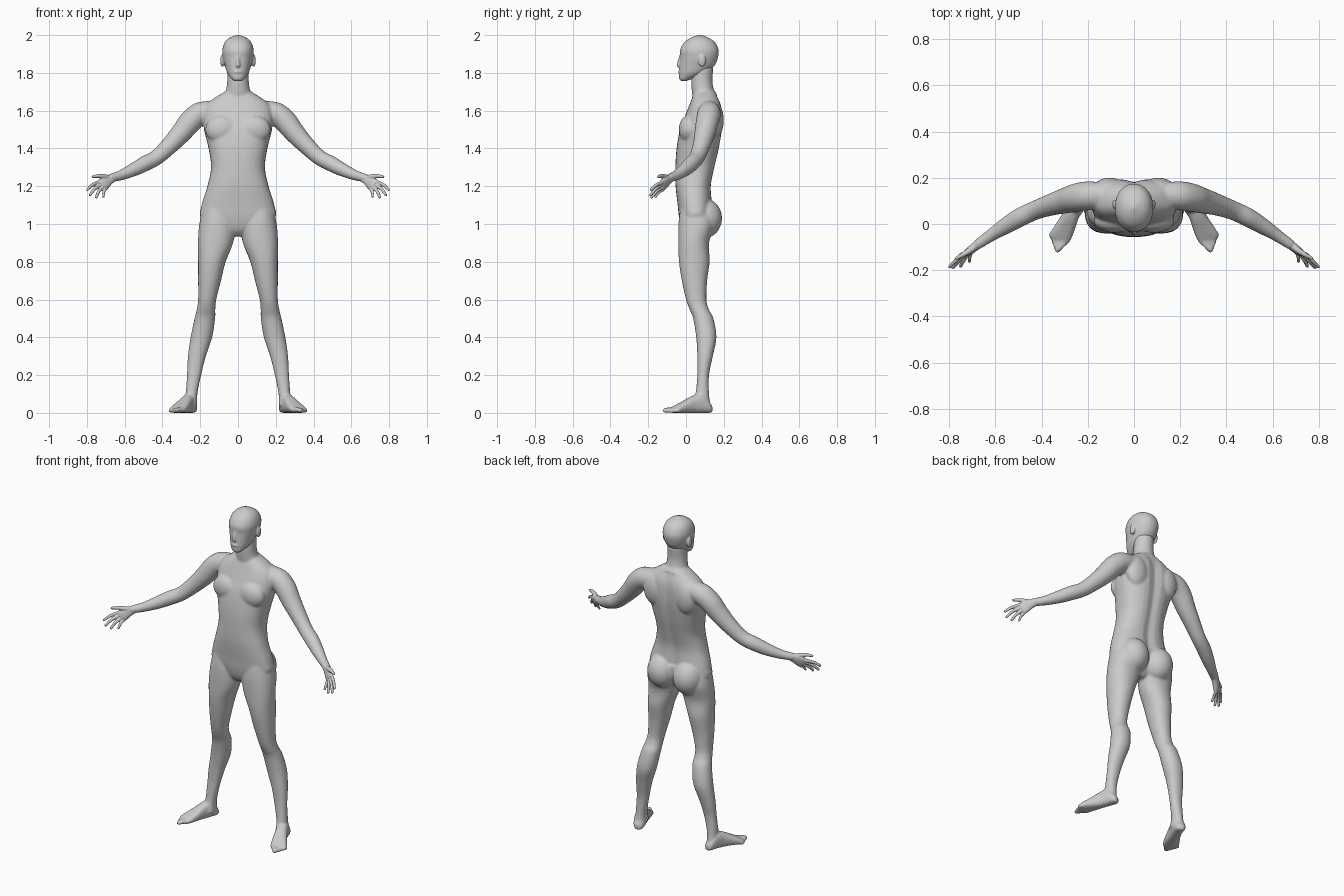
import bpy, bmesh, math
from mathutils import Vector, Matrix

if "Cube" in bpy.data.objects:
    bpy.data.objects.remove(bpy.data.objects["Cube"])

SEG = 32


def loft(bm, secs, n=2.0, steps=5, tweak=None):
    """Skin smooth superellipse rings; a section is (centre, half axis a, half axis b)."""
    rows = [[*c, *a, *b] for c, a, b in secs]
    rings = []
    last = len(rows) - 1
    for i in range(last):
        p0, p1, p2, p3 = (rows[max(0, min(last, i + k))] for k in (-1, 0, 1, 2))
        for s in range(steps + (i == last - 1)):
            t = s / steps
            r = [0.5 * (2 * q1 + (q2 - q0) * t + (2 * q0 - 5 * q1 + 4 * q2 - q3) * t * t
                        + (3 * q1 - q0 - 3 * q2 + q3) * t ** 3)
                 for q0, q1, q2, q3 in zip(p0, p1, p2, p3)]
            c, a, b = Vector(r[:3]), Vector(r[3:6]), Vector(r[6:])
            ring = []
            for k in range(SEG):
                u, v = math.cos(math.tau * k / SEG), math.sin(math.tau * k / SEG)
                u = math.copysign(abs(u) ** (2 / n), u)
                v = math.copysign(abs(v) ** (2 / n), v)
                p = c + a * u + b * v
                ring.append(bm.verts.new(tweak(p) if tweak else p))
            rings.append(ring)
    for r0, r1 in zip(rings, rings[1:]):
        for k in range(SEG):
            m = (k + 1) % SEG
            bm.faces.new((r0[k], r0[m], r1[m], r1[k]))
    bm.faces.new(rings[0])
    bm.faces.new(rings[-1])


def stack(bm, rows, **kw):
    """Horizontal sections: z, x min, x max, y front, y back."""
    loft(bm, [(((x0 + x1) / 2, (y0 + y1) / 2, z), ((x1 - x0) / 2, 0, 0), (0, (y1 - y0) / 2, 0))
              for z, x0, x1, y0, y1 in rows], **kw)


def tube(bm, pts):
    """Round limb through (x, y, z, radius) points."""
    secs = []
    for i, p in enumerate(pts):
        d = (Vector(pts[min(i + 1, len(pts) - 1)][:3]) - Vector(pts[max(i - 1, 0)][:3])).normalized()
        a = d.cross(Vector((0, 0, 1)) if abs(d.z) < 0.9 else Vector((0, 1, 0))).normalized()
        secs.append((p[:3], a * p[3], a.cross(d) * p[3]))
    loft(bm, secs)
    for p in (pts[0], pts[-1]):
        ball(bm, p[:3], (p[3],) * 3)


def ball(bm, c, r):
    bmesh.ops.create_uvsphere(bm, u_segments=24, v_segments=16, radius=1,
                              matrix=Matrix.Translation(c) @ Matrix.Diagonal((*r, 1)))


def mirror(bm):
    geom = bm.verts[:] + bm.edges[:] + bm.faces[:]
    dup = bmesh.ops.duplicate(bm, geom=geom)["geom"]
    for v in dup:
        if isinstance(v, bmesh.types.BMVert):
            v.co.x *= -1


def finish(name, bm, voxel, smooth):
    """Fuse overlapping volumes into one smooth skin."""
    bmesh.ops.recalc_face_normals(bm, faces=bm.faces[:])
    me = bpy.data.meshes.new(name)
    bm.to_mesh(me)
    bm.free()
    ob = bpy.data.objects.new(name, me)
    bpy.context.collection.objects.link(ob)
    m = ob.modifiers.new("fuse", 'REMESH')
    m.mode, m.voxel_size, m.use_smooth_shade = 'VOXEL', voxel, True
    if smooth:
        s = ob.modifiers.new("soften", 'SMOOTH')
        s.factor, s.iterations = 0.5, smooth


# Paired parts of the body
body = bmesh.new()

# leg
stack(body, [(1.08, .03, .185, -.03, .13), (1.0, .012, .205, -.04, .15), (.9, .026, .212, -.041, .122),
             (.8, .065, .211, -.037, .125), (.7, .09, .211, -.022, .112), (.6, .115, .211, 0, .108),
             (.55, .12, .218, .018, .12), (.5, .121, .23, .038, .145), (.4, .137, .251, .054, .161),
             (.3, .17, .265, .06, .142), (.2, .195, .27, .06, .122), (.1, .215, .277, .05, .122),
             (.04, .215, .28, .03, .13)], n=2.15)

# foot, with its sole kept on the ground
side = Vector((.91, .41, 0))
loft(body, [((x, y, h / 2), side * w, (0, 0, h / 2)) for x, y, w, h in
            [(.236, .136, .016, .035), (.243, .118, .031, .06), (.256, .08, .035, .10), (.274, .035, .036, .09),
             (.298, -.015, .043, .062), (.319, -.055, .047, .038), (.328, -.073, .042, .026)]], n=2.6)

# toes
for i in range(5):
    t = i / 4
    base = Vector((.293, -.072, 0)).lerp(Vector((.346, -.03, 0)), t)
    tip = Vector((.331, -.112, 0)).lerp(Vector((.360, -.044, 0)), t)
    r = .013 - .004 * t
    tube(body, [(base.x, base.y, r + .006, r), (*((base + tip) / 2).xy, r + .004, r), (tip.x, tip.y, r, r)])

# arm
tube(body, [(.12, .125, 1.60, .055), (.20, .122, 1.583, .062), (.25, .114, 1.545, .061), (.30, .10, 1.483, .055),
            (.36, .083, 1.418, .047), (.43, .058, 1.353, .041), (.49, .03, 1.321, .041), (.55, -.005, 1.289, .036),
            (.62, -.05, 1.258, .027), (.675, -.088, 1.243, .022)])

# buttock, chest muscle, shoulder blade
ball(body, (.088, .097, 1.03), (.09, .094, .105))
ball(body, (.085, .012, 1.50), (.088, .05, .075))
ball(body, (.105, .15, 1.55), (.075, .05, .10))
mirror(body)


# torso, with a groove along the spine
def spine(p):
    if p.y > .08 and 1.1 < p.z < 1.68:
        p.y -= .014 * math.exp(-(p.x / .03) ** 2)
    return p


stack(body, [(z, -w, w, f, b) for z, w, f, b in
             [(.935, .03, .01, .08), (.97, .10, -.02, .11), (1.03, .195, -.036, .135), (1.1, .193, -.044, .14),
              (1.2, .162, -.055, .135), (1.3, .143, -.056, .155), (1.4, .156, -.05, .178), (1.5, .18, -.032, .193),
              (1.58, .185, -.002, .195), (1.63, .17, .018, .188), (1.67, .12, .033, .172), (1.70, .07, .045, .155)]],
      n=2.4, tweak=spine)

# neck
stack(body, [(z, -w, w, f, b) for z, w, f, b in
             [(1.62, .11, .04, .18), (1.67, .085, .035, .166), (1.71, .064, .03, .148), (1.76, .057, .028, .14),
              (1.83, .056, .03, .145)]])
finish("body", body, .0065, 5)

# head
head = bmesh.new()
stack(head, [(z, -w, w, f, b) for z, w, f, b in
             [(1.757, .02, -.027, .0), (1.77, .036, -.036, .04), (1.80, .057, -.037, .11), (1.84, .070, -.035, .152),
              (1.88, .080, -.032, .169), (1.92, .083, -.032, .173), (1.96, .071, -.01, .155),
              (1.985, .046, .023, .122), (2.001, .006, .064, .08)]], n=2.1)
# nose and lips
tube(head, [(0, -.030, 1.888, .006), (0, -.036, 1.86, .009), (0, -.038, 1.84, .0115)])
ball(head, (0, -.031, 1.805), (.023, .011, .009))
# ears
for s in (-1, 1):
    ball(head, (s * .083, .085, 1.865), (.011, .02, .033))
finish("head", head, .005, 2)

# hands: palm, four fingers and thumb
KNUCKLES = [(.742, -.130, 1.220), (.734, -.135, 1.204), (.721, -.132, 1.190), (.704, -.123, 1.181)]
TIPS = [(.797, -.185, 1.182), (.783, -.188, 1.154), (.750, -.182, 1.142), (.712, -.162, 1.145)]
for name, flip in (("left_hand", False), ("right_hand", True)):
    hand = bmesh.new()
    up, thick = Vector((.40, -.10, .62)).normalized(), Vector((.5, .8, -.19)).normalized()
    loft(hand, [(c, up * a, thick * b) for c, a, b in
                [((.66, -.078, 1.247), .022, .020), ((.685, -.096, 1.232), .027, .018),
                 ((.708, -.115, 1.214), .034, .016), ((.724, -.129, 1.200), .033, .012)]], n=2.3)
    for k, (a, b) in enumerate(zip(KNUCKLES, TIPS)):
        a, b = Vector(a), Vector(b)
        mid = a.lerp(b, .5) + Vector((.003, -.002, .004))
        r = .0095 if k < 3 else .0085
        tube(hand, [(*a, r), (*mid, r * .93), (*b, r * .75)])
    tube(hand, [(.685, -.095, 1.245, .014), (.712, -.116, 1.251, .013), (.742, -.134, 1.254, .010),
                (.768, -.148, 1.250, .007)])
    if flip:
        for v in hand.verts:
            v.co.x *= -1
    finish(name, hand, .003, 2)
